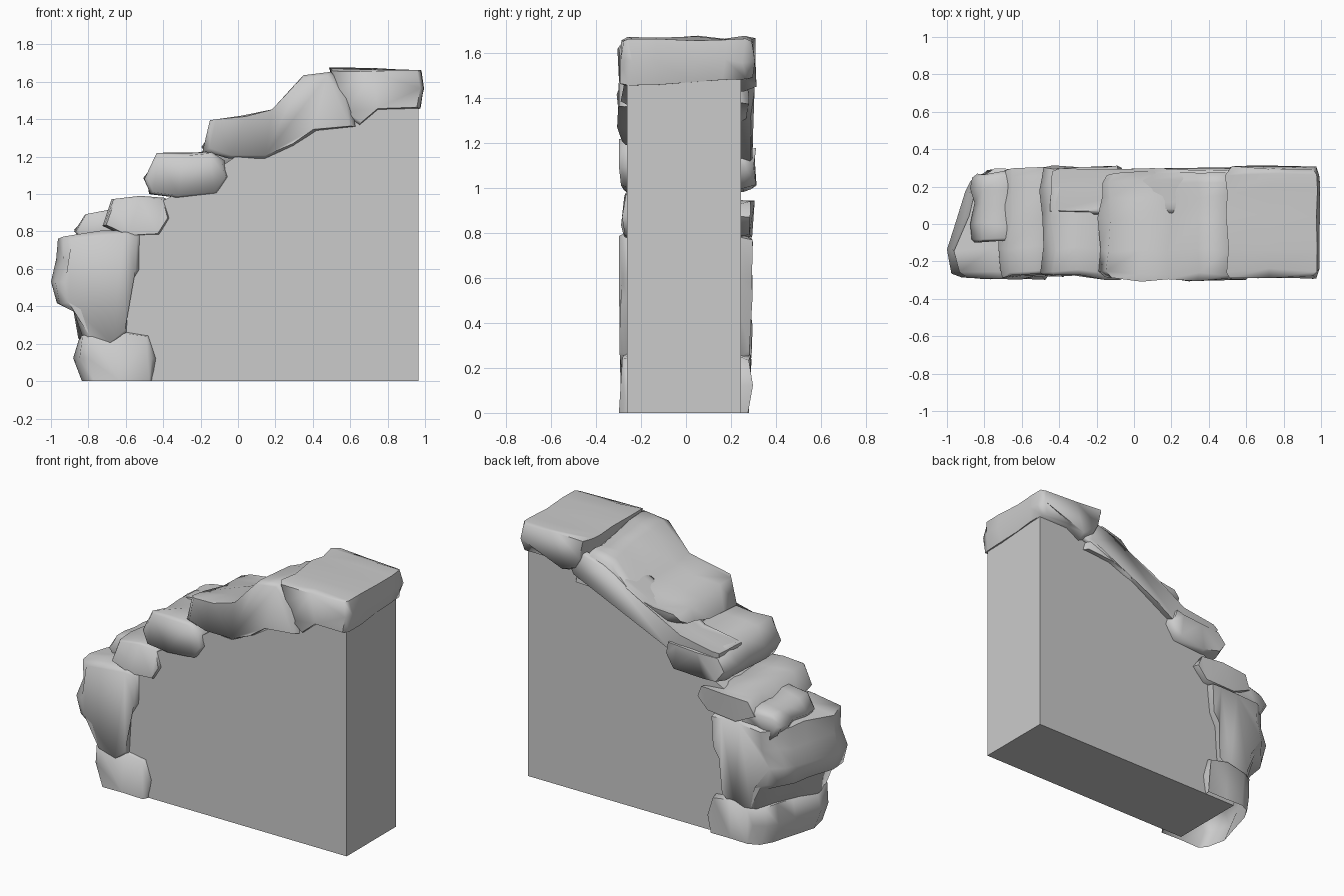
import bpy, bmesh, math, random

if "Cube" in bpy.data.objects:
    bpy.data.objects.remove(bpy.data.objects["Cube"])
random.seed(4)


def build(name, sections, smooth, open_base=False):
    """Loft a closed skin through rings of points, capping both ends."""
    bm = bmesh.new()
    rings = [[bm.verts.new(p) for p in ring] for ring in sections]
    n = len(rings[0])
    for a, b in zip(rings, rings[1:]):
        for i in range(n):
            j = (i + 1) % n
            bm.faces.new((a[i], a[j], b[j], b[i]))
    caps = [bm.faces.new(rings[0]), bm.faces.new(rings[-1])]
    if smooth:
        bmesh.ops.triangulate(bm, faces=caps)
    bmesh.ops.recalc_face_normals(bm, faces=bm.faces)
    if open_base:
        base = [f for f in bm.faces if all(v.co.z < 1e-4 for v in f.verts)]
        bmesh.ops.delete(bm, geom=base, context='FACES')
    me = bpy.data.meshes.new(name)
    bm.to_mesh(me)
    bm.free()
    ob = bpy.data.objects.new(name, me)
    bpy.context.collection.objects.link(ob)
    if smooth:
        bpy.ops.object.select_all(action='DESELECT')
        ob.select_set(True)
        bpy.context.view_layer.objects.active = ob
        bpy.ops.object.shade_smooth_by_angle(angle=math.radians(70))
    return ob


def rock(name, outline, rounded=False, front=-0.285, back=0.295, tops=0, tilt=0.0,
         lift=0.0, widen=0.0, amp=0.025, open_base=False):
    """Rough stone: front outline lofted through y, with jittered rings.
    Toward the back the first `tops` points sink by tilt, the underside flattens
    by lift and the right end moves out by widen."""
    n = len(outline)
    cx = sum(p[0] for p in outline) / n
    cz = sum(p[1] for p in outline) / n
    left = min(p[0] for p in outline)
    right = max(p[0] for p in outline)
    steps = [0.0, 0.06, 0.27, 0.56, 0.78, 0.92, 1.0]
    # how far the weathered left end draws in at each ring
    pull = [0.06, 0.03, 0.0, 0.06, 0.09, 0.13, 0.19] if rounded else [0] * 7
    rings = []
    for k, t in enumerate(steps):
        y = front + (back - front) * t
        s = 0.92 if k in (0, 6) else 1.0
        a = 0.008 if k in (0, 1) else amp
        sink = max(0, t - 0.3) / 0.7
        ring = []
        for i, (x, z) in enumerate(outline):
            pz = z - tilt * sink if i < tops else z + lift * sink * max(0, cz - z)
            px = cx + (x - cx) * s
            pz = cz + (pz - cz) * s
            u = (x - left) / (right - left)
            px += pull[k] * (1 - u) + widen * sink * u
            px += random.uniform(-0.3, 1) * a * (1 if x < cx else -0.4)
            pz += random.uniform(-1, 0.2) * a * (1 if z > cz else -0.4)
            py = y + random.uniform(-0.014, 0.014)
            if z == 0:
                pz = 0
            ring.append((max(px, -1), py, max(pz, 0)))
        rings.append(ring)
    return build(name, rings, True, open_base)


# Flat-sided core slab
core = [(-0.6, 0), (0.965, 0), (0.965, 1.52), (0.6, 1.53), (0.4, 1.45), (0.1, 1.28),
        (-0.2, 1.07), (-0.45, 0.94), (-0.62, 0.76), (-0.66, 0.4)]
build("cliff_core", [[(x, y, z) for x, z in core] for y in (-0.262, 0.245)], False)

# Stones stepping down from the top
rock("top_rock", [(0.49, 1.675), (0.72, 1.672), (0.98, 1.665), (0.995, 1.57), (0.975, 1.455),
                  (0.75, 1.45), (0.65, 1.37), (0.56, 1.43), (0.52, 1.56)], back=0.305,
     tops=3, lift=0.4, amp=0.015)
rock("upper_slope_rock", [(-0.15, 1.4), (0.02, 1.42), (0.18, 1.46), (0.35, 1.64), (0.5, 1.655),
                          (0.6, 1.52), (0.63, 1.36), (0.42, 1.34), (0.3, 1.26), (0.14, 1.19),
                          (-0.06, 1.19), (-0.19, 1.23)], front=-0.295, back=0.27,
     tops=5, tilt=0.06, lift=0.4)
rock("middle_slope_rock", [(-0.44, 1.22), (-0.3, 1.22), (-0.14, 1.23), (-0.07, 1.18), (-0.05, 1.09),
                           (-0.11, 1.0), (-0.33, 0.98), (-0.47, 1.0), (-0.5, 1.08)], back=0.3,
     tops=3, tilt=0.04)
rock("back_slope_rock", [(-0.45, 1.18), (-0.2, 1.22), (0.1, 1.38), (0.4, 1.54), (0.62, 1.6),
                         (0.64, 1.45), (0.27, 1.33), (-0.12, 1.1), (-0.44, 1.07)],
     front=0.06, back=0.295, amp=0.015)
rock("lower_slope_rock", [(-0.67, 0.98), (-0.52, 0.99), (-0.39, 0.98), (-0.36, 0.87), (-0.42, 0.78),
                          (-0.6, 0.77), (-0.72, 0.83)], front=-0.28, tops=3, tilt=0.03, widen=0.1)
rock("shoulder_rock", [(-0.82, 0.9), (-0.68, 0.92), (-0.58, 0.85), (-0.58, 0.72), (-0.8, 0.7),
                       (-0.87, 0.8)], front=-0.1, back=0.275, tops=2, tilt=0.03)

# Large weathered stone and foot on the left end
rock("left_face_rock", [(-0.96, 0.78), (-0.75, 0.81), (-0.6, 0.81), (-0.52, 0.79), (-0.53, 0.6),
                        (-0.585, 0.5), (-0.6, 0.25), (-0.7, 0.18), (-0.85, 0.22), (-0.9, 0.37),
                        (-0.985, 0.41), (-1.01, 0.53), (-0.97, 0.65)], True, front=-0.292,
     back=0.285, widen=0.15, amp=0.02)
rock("foot_rock", [(-0.86, 0.25), (-0.66, 0.27), (-0.48, 0.25), (-0.44, 0.12), (-0.46, 0),
                   (-0.66, 0), (-0.84, 0), (-0.88, 0.12)], True, front=-0.288, back=0.285,
     widen=0.1, amp=0.015, open_base=True)
